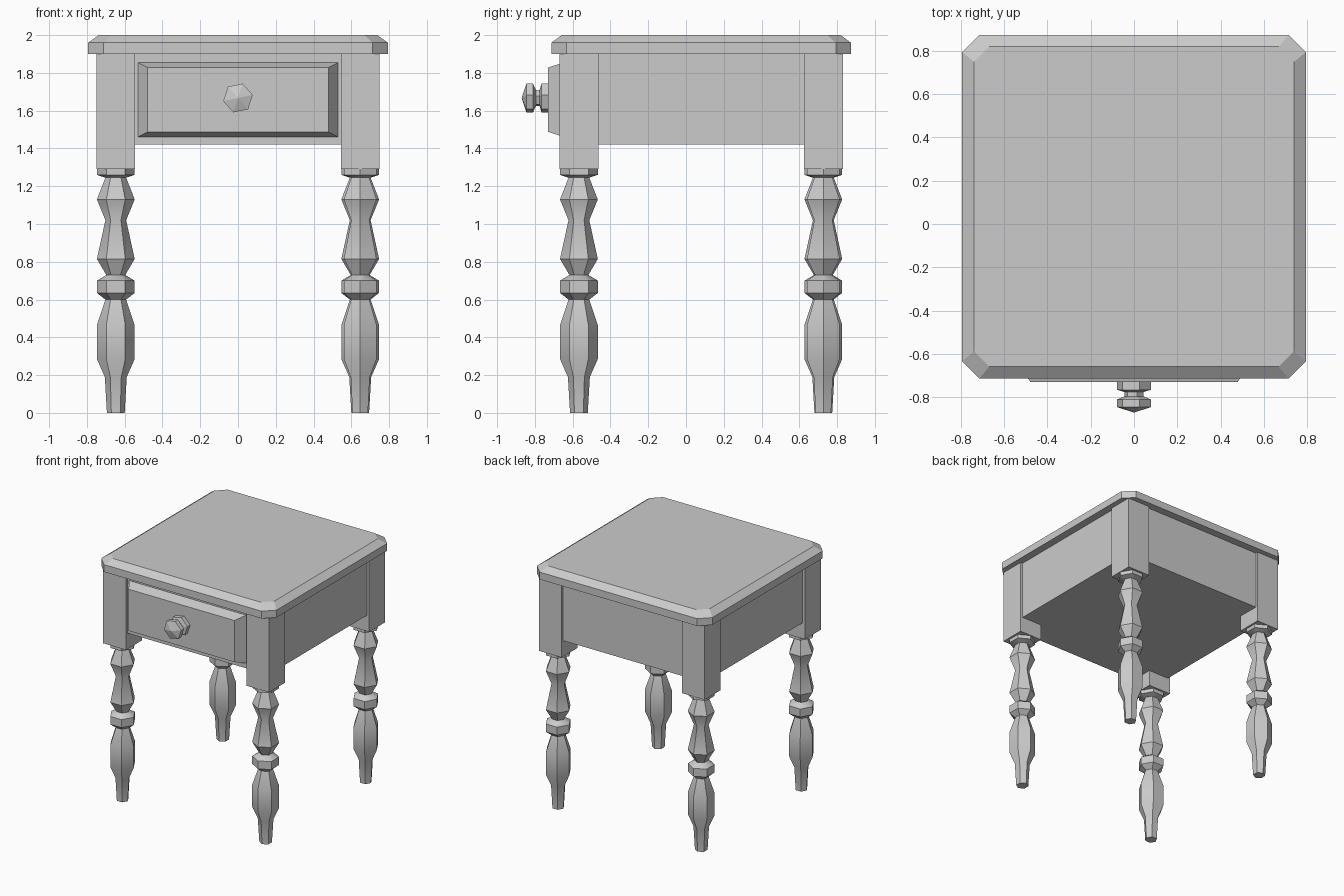
import bpy
import bmesh
from math import cos, sin, pi, radians
from mathutils import Matrix, Vector

if "Cube" in bpy.data.objects:
    bpy.data.objects.remove(bpy.data.objects["Cube"], do_unlink=True)

# One plain grey for the whole table
grey = bpy.data.materials.new("plain grey")
grey.use_nodes = True
colour = (0.6, 0.6, 0.6, 1)
grey.diffuse_color = colour
grey.node_tree.nodes["Principled BSDF"].inputs["Base Color"].default_value = colour

CENTRE_Y = 0.08


def loft(name, rings, matrix=Matrix(), smooth=False):
    """Skin a stack of equal-length point rings and cap both ends."""
    bm = bmesh.new()
    loops = [[bm.verts.new(matrix @ Vector(p)) for p in ring] for ring in rings]
    for low, high in zip(loops, loops[1:]):
        for i in range(len(low)):
            j = (i + 1) % len(low)
            bm.faces.new((low[i], low[j], high[j], high[i]))
    bm.faces.new(loops[0][::-1])
    bm.faces.new(loops[-1])
    bmesh.ops.remove_doubles(bm, verts=bm.verts, dist=0.0005)
    bmesh.ops.recalc_face_normals(bm, faces=bm.faces)
    mesh = bpy.data.meshes.new(name)
    bm.to_mesh(mesh)
    bm.free()
    mesh.materials.append(grey)
    obj = bpy.data.objects.new(name, mesh)
    bpy.context.collection.objects.link(obj)
    if smooth:
        bpy.ops.object.select_all(action='DESELECT')
        obj.select_set(True)
        bpy.context.view_layer.objects.active = obj
        bpy.ops.object.shade_smooth_by_angle(angle=radians(35))
    return obj


def rect(hx, hy, z):
    return [(-hx, -hy, z), (hx, -hy, z), (hx, hy, z), (-hx, hy, z)]


def cut_square(h, cut, z):
    a = h - cut
    return [(-a, -h, z), (a, -h, z), (h, -a, z), (h, a, z),
            (a, h, z), (-a, h, z), (-h, a, z), (-h, -a, z)]


def turned(profile, sides=6):
    return [[(r * cos(2 * pi * i / sides), r * sin(2 * pi * i / sides), z)
             for i in range(sides)] for r, z in profile]


middle = Matrix.Translation((0, CENTRE_Y, 0))

# Top board with clipped corners and a bevelled upper edge
loft("table_top", [cut_square(0.793, 0.08, 1.9), cut_square(0.793, 0.08, 1.96),
                   cut_square(0.738, 0.07, 2.0)], middle)

# Closed box below the board, slightly behind the posts
loft("drawer_box", [rect(0.73, 0.73, 1.42), rect(0.73, 0.73, 1.9)], middle)

# Four corner posts with turned legs, each a quarter turn from the last
leg_profile = [(0.047, 0), (0.058, 0.19), (0.1, 0.285), (0.1, 0.465),
               (0.055, 0.6), (0.1, 0.635), (0.1, 0.7), (0.05, 0.73),
               (0.1, 0.815), (0.055, 1.02), (0.1, 1.13), (0.055, 1.245),
               (0.1, 1.26), (0.1, 1.29)]
corners = ["front_right", "front_left", "back_left", "back_right"]
for n, corner in enumerate(corners):
    place = middle @ Matrix.Rotation(n * pi / 2, 4, 'Z') @ Matrix.Translation((-0.647, -0.647, 0))
    loft(corner + "_post", [rect(0.103, 0.103, 1.29), rect(0.103, 0.103, 1.9)], place)
    loft(corner + "_leg", turned(leg_profile), place, smooth=True)

# Raised drawer front with sloping borders
facing = Matrix.Translation((0, 0, 1.658)) @ Matrix.Rotation(pi / 2, 4, 'X')
loft("drawer_front", [rect(0.533, 0.198, 0.645), rect(0.478, 0.17, 0.73)], facing)

# Six-sided knob, slightly turned on its axis
knob_profile = [(0.08, 0.725), (0.08, 0.765), (0.045, 0.775), (0.045, 0.795),
                (0.08, 0.81), (0.08, 0.845), (0, 0.87)]
loft("drawer_knob", turned(knob_profile),
     Matrix.Translation((0, 0, 1.667)) @ Matrix.Rotation(pi / 2, 4, 'X')
     @ Matrix.Rotation(radians(12), 4, 'Z'))
